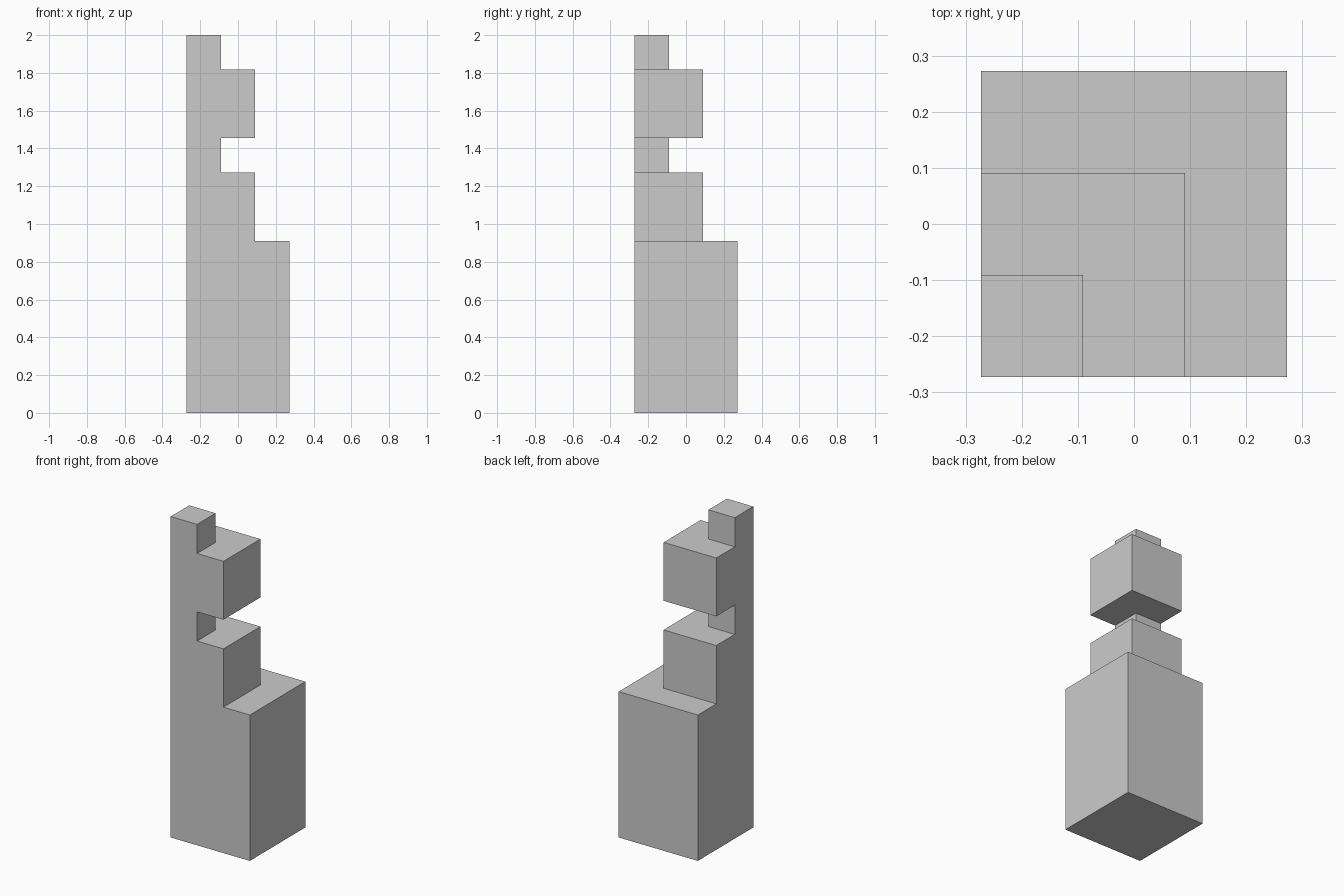
import bpy, bmesh

if "Cube" in bpy.data.objects:
    bpy.data.objects.remove(bpy.data.objects["Cube"])

U = 2 / 11          # grid unit: the tower is 11 units tall
O = -1.5 * U        # shared front-left corner line

# Stepped outline as (width, height) in grid units, from the ground up
profile = [(3, 0), (3, 5), (2, 5), (2, 7), (1, 7), (1, 8),
           (2, 8), (2, 10), (1, 10), (1, 11)]

bm = bmesh.new()


def vert(x, y, z):
    return bm.verts.new((O + x * U, O + y * U, z * U))


# Front-right, back-right and back-left corners of every level
right = [vert(w, 0, z) for w, z in profile]
back = [vert(w, w, z) for w, z in profile]
left = [vert(0, w, z) for w, z in profile]
bottom, top = vert(0, 0, 0), vert(0, 0, 11)

# Flush front and left walls
bm.faces.new([bottom] + right + [top])
bm.faces.new([bottom] + left + [top])

# Stepped right and back sides, including the ledges
for i in range(len(profile) - 1):
    for a, b in ((right, back), (back, left)):
        bm.faces.new((a[i], a[i + 1], b[i + 1], b[i]))

# Bottom and top caps
bm.faces.new((bottom, right[0], back[0], left[0]))
bm.faces.new((top, right[-1], back[-1], left[-1]))

# Join the two halves of each L-shaped ledge
seams = [bm.edges.get((back[i], back[i + 1])) for i in range(len(profile) - 1)
         if profile[i][1] == profile[i + 1][1]]
bmesh.ops.dissolve_edges(bm, edges=seams, use_verts=False)
bmesh.ops.recalc_face_normals(bm, faces=bm.faces)

mesh = bpy.data.meshes.new("stepped_tower")
bm.to_mesh(mesh)
bm.free()
bpy.context.collection.objects.link(bpy.data.objects.new("stepped_tower", mesh))
